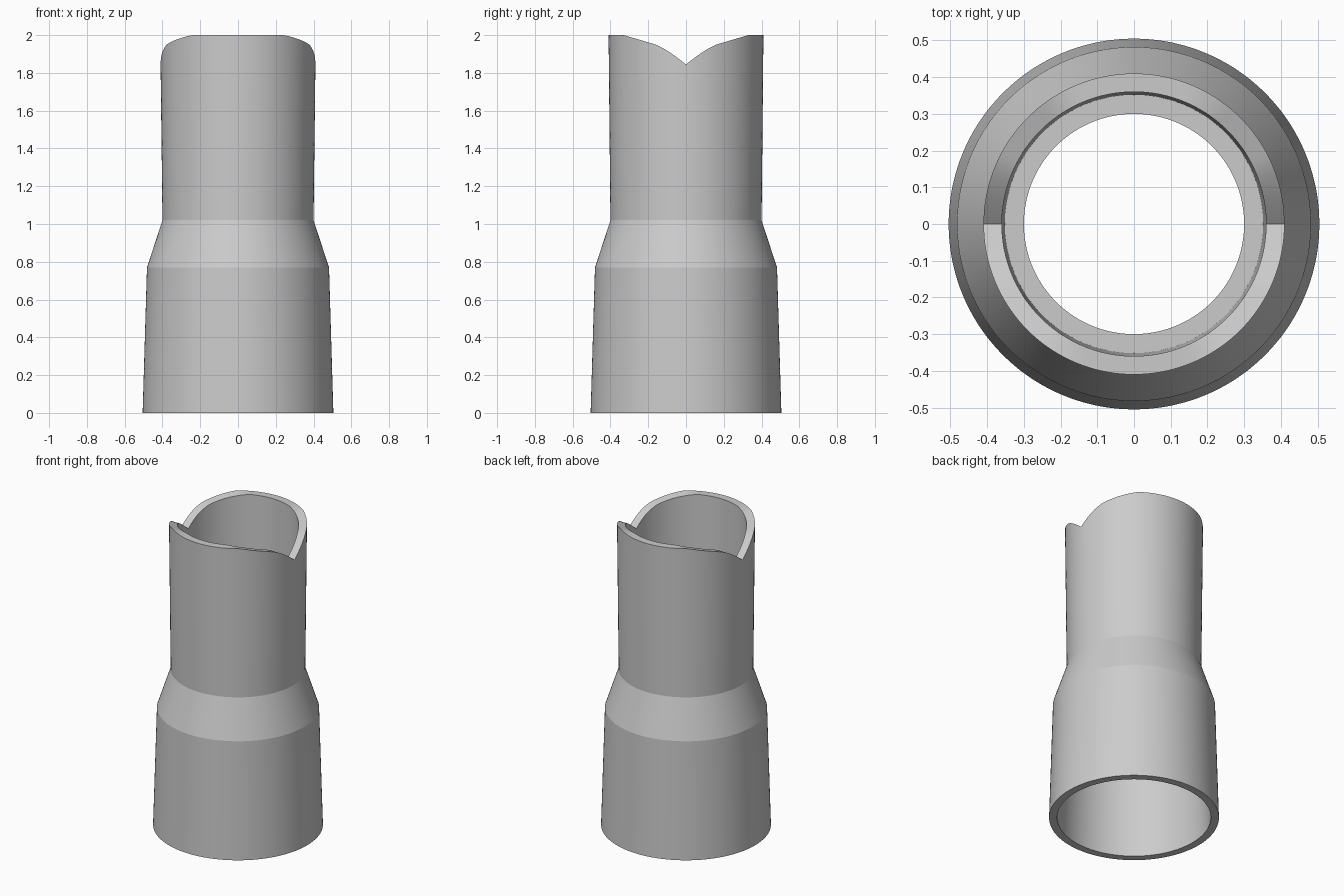
import bpy, bmesh, math

cube = bpy.data.objects.get("Cube")
if cube:
    bpy.data.objects.remove(cube)

SEGMENTS = 144
RIM = 2.0

# Closed wall section (radius, height): up the outside, down the inside
SECTION = [
    (0.505, 0.0), (0.482, 0.77), (0.40, 1.02), (0.402, 1.2), (0.41, RIM),
    (0.36, RIM), (0.352, 1.05),              # hose socket
    (0.30, 1.05), (0.30, 1.0), (0.352, 1.0),  # stop ledge
    (0.432, 0.77), (0.457, 0.0),
]

# Saddle cut of the rim: height against distance from the centre line
SADDLE = [(0.0, 1.845), (0.04, 1.876), (0.08, 1.905), (0.12, 1.93),
          (0.16, 1.95), (0.33, RIM), (1.0, RIM)]


def rim_height(y):
    y = abs(y)
    for (y0, z0), (y1, z1) in zip(SADDLE, SADDLE[1:]):
        if y <= y1:
            return z0 + (z1 - z0) * (y - y0) / (y1 - y0)
    return RIM


def make_material(name, colour):
    mat = bpy.data.materials.new(name)
    mat.use_nodes = True
    mat.diffuse_color = colour
    mat.node_tree.nodes["Principled BSDF"].inputs["Base Color"].default_value = colour
    return mat


# Revolve the section, dropping the rim points onto the saddle
bm = bmesh.new()
rings = []
for i in range(SEGMENTS):
    a = math.tau * i / SEGMENTS
    ring = []
    for r, z in SECTION:
        x, y = r * math.cos(a), r * math.sin(a)
        ring.append(bm.verts.new((x, y, rim_height(y) if z == RIM else z)))
    rings.append(ring)

count = len(SECTION)
for i in range(SEGMENTS):
    here, there = rings[i], rings[(i + 1) % SEGMENTS]
    for j in range(count):
        k = (j + 1) % count
        bm.faces.new((here[j], there[j], there[k], here[k]))
bmesh.ops.recalc_face_normals(bm, faces=bm.faces)

mesh = bpy.data.meshes.new("hose_adapter")
bm.to_mesh(mesh)
bm.free()
mesh.materials.append(make_material("light grey plastic", (0.6, 0.6, 0.6, 1)))
adapter = bpy.data.objects.new("hose_adapter", mesh)
bpy.context.collection.objects.link(adapter)

# Smooth round walls, crisp shoulder and rim edges
bpy.ops.object.select_all(action="DESELECT")
adapter.select_set(True)
bpy.context.view_layer.objects.active = adapter
bpy.ops.object.shade_smooth_by_angle(angle=math.radians(10))
